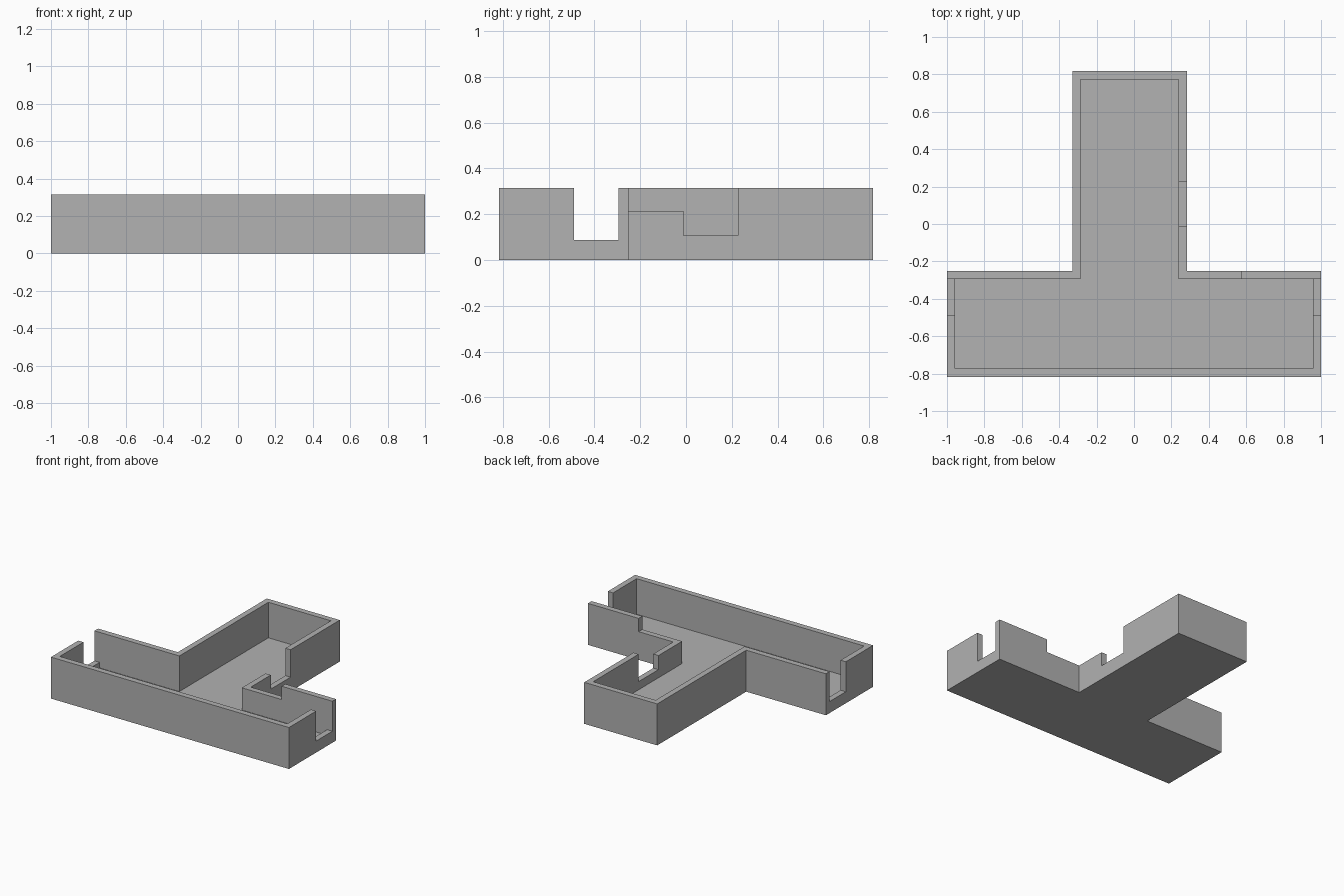
import bpy
import bmesh

cube = bpy.data.objects.get("Cube")
if cube:
    bpy.data.objects.remove(cube, do_unlink=True)

HEIGHT, WALL, FLOOR = 0.315, 0.044, 0.045
ABOVE = HEIGHT + 0.1
END, FRONT, BACK = 1.0, -0.817, 0.817
ARM_BACK = -0.251
STEM_LEFT, STEM_RIGHT = -0.33, 0.283

grey = bpy.data.materials.new("plain grey")
grey.use_nodes = True
colour = (0.445, 0.445, 0.445, 1)
grey.diffuse_color = colour
grey.node_tree.nodes["Principled BSDF"].inputs["Base Color"].default_value = colour


def prism(name, outline, z0, z1):
    """Extrude a counter-clockwise outline from z0 to z1."""
    bm = bmesh.new()
    base = bm.faces.new([bm.verts.new((x, y, z0)) for x, y in outline])
    top = bmesh.ops.extrude_face_region(bm, geom=[base])["geom"]
    verts = [g for g in top if isinstance(g, bmesh.types.BMVert)]
    bmesh.ops.translate(bm, verts=verts, vec=(0, 0, z1 - z0))
    bmesh.ops.recalc_face_normals(bm, faces=bm.faces)
    mesh = bpy.data.meshes.new(name)
    bm.to_mesh(mesh)
    bm.free()
    mesh.materials.append(grey)
    obj = bpy.data.objects.new(name, mesh)
    bpy.context.collection.objects.link(obj)
    return obj


def t_outline(inset):
    """T-shaped plan, moved inwards by the inset."""
    e, f, b, a = END - inset, FRONT + inset, BACK - inset, ARM_BACK - inset
    l, r = STEM_LEFT + inset, STEM_RIGHT - inset
    return [(-e, f), (e, f), (e, a), (r, a), (r, b), (l, b), (l, a), (-e, a)]


def box(name, x0, x1, y0, y1, z0):
    return prism(name, [(x0, y0), (x1, y0), (x1, y1), (x0, y1)], z0, ABOVE)


def cut(target, cutter):
    mod = target.modifiers.new("cut", 'BOOLEAN')
    mod.operation = 'DIFFERENCE'
    mod.solver = 'EXACT'
    mod.object = cutter
    bpy.context.view_layer.objects.active = target
    bpy.ops.object.modifier_apply(modifier=mod.name)
    bpy.data.objects.remove(cutter, do_unlink=True)


# Tray: T-shaped block hollowed to walls and a floor
tray = prism("walled_tray", t_outline(0), 0, HEIGHT)
cut(tray, prism("hollow", t_outline(WALL), FLOOR, ABOVE))

# Notches in both end walls, ending at the arm's back wall
for side in (-1, 1):
    x0, x1 = sorted((side * 0.9, side * 1.1))
    cut(tray, box("end_notch", x0, x1, -0.49, ARM_BACK - WALL, 0.0875))

# Stepped opening around the inner corner on the left of the stem
cut(tray, box("corner_step", 0.2, 0.574, -0.35, 0.1, 0.214))
cut(tray, box("stem_gap", 0.2, 0.35, -0.011, 0.227, 0.107))
